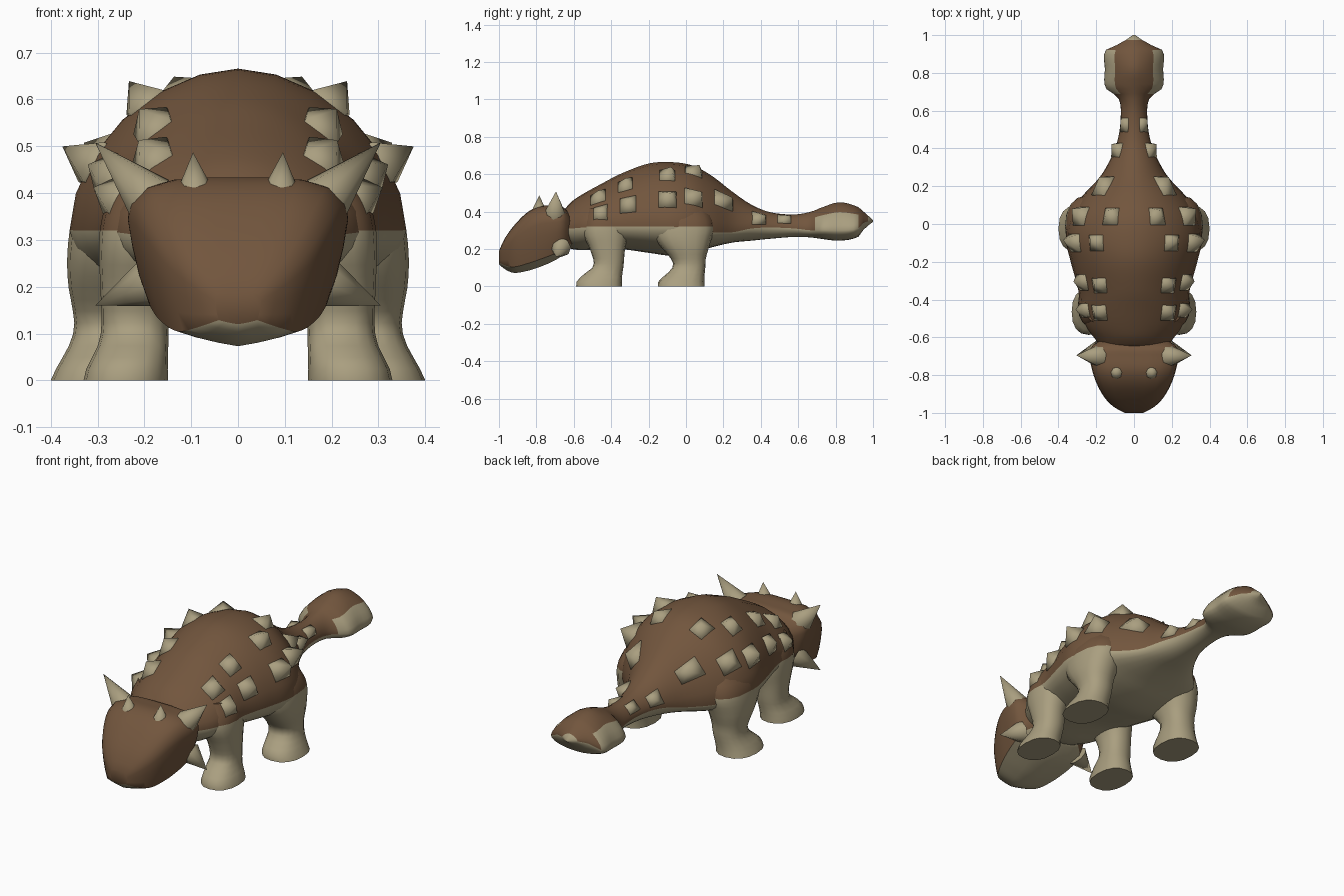
import bpy, bmesh, math
from mathutils import Vector

if "Cube" in bpy.data.objects:
    bpy.data.objects.remove(bpy.data.objects["Cube"])


def material(name, rgb):
    m = bpy.data.materials.new(name)
    m.diffuse_color = (*rgb, 1)
    m.use_nodes = True
    m.node_tree.nodes["Principled BSDF"].inputs["Base Color"].default_value = m.diffuse_color
    return m


BROWN = material("hide_brown", (0.168, 0.092, 0.047))
TAN = material("underside_tan", (0.40, 0.345, 0.215))
SEG = 24


def finish(name, bm, mats, smooth=50):
    bmesh.ops.recalc_face_normals(bm, faces=bm.faces)
    me = bpy.data.meshes.new(name)
    bm.to_mesh(me)
    bm.free()
    for m in mats:
        me.materials.append(m)
    ob = bpy.data.objects.new(name, me)
    bpy.context.collection.objects.link(ob)
    bpy.ops.object.select_all(action='DESELECT')
    bpy.context.view_layer.objects.active = ob
    ob.select_set(True)
    bpy.ops.object.shade_smooth_by_angle(angle=math.radians(smooth))
    return ob


def sample(rows, t):
    """Smooth interpolation of a table whose first column is the position."""
    n = len(rows)
    t = min(max(t, rows[0][0]), rows[-1][0])
    i = max(k for k in range(n - 1) if rows[k][0] <= t)
    a, b = rows[i], rows[i + 1]
    p, q = rows[max(i - 1, 0)], rows[min(i + 2, n - 1)]
    h = b[0] - a[0]
    u = (t - a[0]) / h
    out = []
    for j in range(1, len(a)):
        ma = (b[j] - p[j]) / (b[0] - p[0]) * h
        mb = (q[j] - a[j]) / (q[0] - a[0]) * h
        out.append((2*u**3 - 3*u*u + 1) * a[j] + (u**3 - 2*u*u + u) * ma
                   + (3*u*u - 2*u**3) * b[j] + (u**3 - u*u) * mb)
    return out


def power(v, e):
    return math.copysign(abs(v) ** e, v) if abs(v) > 1e-9 else 0.0


def skin(rows, y, deg):
    """Point on a body section: width, belly, colour line, back."""
    w, zb, zs, zt = sample(rows, y)
    c, s = math.cos(math.radians(deg)), math.sin(math.radians(deg))
    e = 1.0 if s <= 0 else 1.25 if y > 0.68 else 1.09
    return Vector((w * power(c, e), y, zs + (zt - zs if s > 0 else zs - zb) * power(s, e)))


def bridge(bm, rings, rule):
    n = len(rings[0])
    for a, b in zip(rings, rings[1:]):
        for k in range(n):
            f = bm.faces.new((a[k], a[(k + 1) % n], b[(k + 1) % n], b[k]))
            f.material_index = rule(f.calc_center_median(), k)
    for ring in (rings[0], rings[-1]):
        f = bm.faces.new(ring)
        f.material_index = rule(f.calc_center_median(), 0)


# Body and clubbed tail: y, half width, belly z, colour line z, back z
BODY = [
    (-0.66, 0.17, 0.22, 0.31, 0.40), (-0.61, 0.205, 0.20, 0.31, 0.455),
    (-0.55, 0.25, 0.195, 0.315, 0.495), (-0.45, 0.285, 0.20, 0.32, 0.55),
    (-0.35, 0.295, 0.20, 0.32, 0.602), (-0.20, 0.335, 0.18, 0.32, 0.657),
    (-0.08, 0.36, 0.165, 0.32, 0.665), (0.04, 0.34, 0.18, 0.31, 0.645),
    (0.14, 0.28, 0.21, 0.29, 0.59), (0.25, 0.18, 0.235, 0.29, 0.505),
    (0.35, 0.122, 0.245, 0.31, 0.437), (0.45, 0.085, 0.255, 0.315, 0.397),
    (0.58, 0.07, 0.265, 0.31, 0.385), (0.67, 0.085, 0.262, 0.30, 0.40),
    (0.72, 0.15, 0.255, 0.302, 0.42), (0.82, 0.154, 0.245, 0.30, 0.45),
    (0.92, 0.15, 0.265, 0.31, 0.425), (0.955, 0.075, 0.31, 0.345, 0.395),
    (1.0, 0.006, 0.345, 0.35, 0.355)]


def body_rule(p, k):
    lobe = 0.70 < p.y < 0.93 and (k < 3 or k >= SEG // 2 - 3)
    return 1 if k >= SEG // 2 or lobe or p.y > 0.98 else 0


bm = bmesh.new()
rings = []
for i in range(65):
    y = -0.66 + 1.66 * i / 64
    rings.append([bm.verts.new(skin(BODY, y, 360 * k / SEG)) for k in range(SEG)])
bridge(bm, rings, body_rule)
finish("body_and_tail", bm, (BROWN, TAN))

# Wedge-shaped head: y, half width, bottom z, top z
HEAD = [
    (-1.0, 0.05, 0.12, 0.19), (-0.97, 0.105, 0.093, 0.255),
    (-0.92, 0.155, 0.073, 0.325), (-0.85, 0.195, 0.083, 0.395),
    (-0.78, 0.22, 0.105, 0.43), (-0.70, 0.235, 0.14, 0.43),
    (-0.65, 0.225, 0.175, 0.42), (-0.61, 0.17, 0.21, 0.37)]
# Half section as fractions of width and height, crown to chin
CHEEK = [(0, 1), (0.3, 1), (0.6, 0.985), (0.85, 0.93), (0.98, 0.82), (1, 0.7),
         (0.96, 0.5), (0.9, 0.3), (0.82, 0.125), (0.54, 0.07), (0.27, 0.03), (0, 0)]
JAW = 8
outline = CHEEK + [(-x, z) for x, z in CHEEK[-2:0:-1]]
bm = bmesh.new()
rings = []
for i in range(25):
    y = -1 + 0.39 * i / 24
    w, zb, zt = sample(HEAD, y)
    rings.append([bm.verts.new((w * x, y, zb + (zt - zb) * z)) for x, z in outline])
bridge(bm, rings, lambda p, k: int(JAW <= k < len(outline) - JAW))
finish("head", bm, (BROWN, TAN))

# Legs with forward-pointing feet: z, centre x, centre y, radius x, radius y
HIND = [
    (0.0, 0.30, -0.025, 0.10, 0.125), (0.03, 0.292, -0.024, 0.094, 0.122),
    (0.07, 0.28, 0.0, 0.083, 0.10), (0.11, 0.272, 0.018, 0.078, 0.086),
    (0.15, 0.27, 0.012, 0.083, 0.094), (0.20, 0.268, -0.002, 0.094, 0.122),
    (0.25, 0.26, -0.015, 0.105, 0.15), (0.30, 0.248, -0.02, 0.114, 0.17),
    (0.36, 0.228, -0.025, 0.122, 0.17), (0.44, 0.19, -0.025, 0.11, 0.13)]
FRONT = [
    (0.0, 0.24, -0.465, 0.09, 0.122), (0.03, 0.236, -0.463, 0.086, 0.12),
    (0.07, 0.225, -0.44, 0.076, 0.10), (0.11, 0.220, -0.414, 0.072, 0.08),
    (0.20, 0.218, -0.42, 0.076, 0.094), (0.28, 0.205, -0.43, 0.092, 0.12),
    (0.35, 0.19, -0.43, 0.10, 0.12), (0.42, 0.165, -0.43, 0.095, 0.10)]


def leg(name, rows, side):
    bm = bmesh.new()
    rings = []
    heights = [0.32 * i / 13 for i in range(14)] + [0.35, 0.38, 0.41, rows[-1][0]]
    for z in heights:
        cx, cy, rx, ry = sample(rows, z)
        ring = []
        for k in range(16):
            a = math.tau * k / 16
            ring.append(bm.verts.new((side * (cx + rx * power(math.cos(a), 0.85)),
                                      cy + ry * power(math.sin(a), 0.85), z)))
        rings.append(ring)
    bridge(bm, rings, lambda p, k: int(p.z < 0.32))
    finish(name, bm, (BROWN, TAN))


for side, word in ((1, "right"), (-1, "left")):
    leg("hind_leg_" + word, HIND, side)
    leg("front_leg_" + word, FRONT, side)

# Armour scutes: y, angle round the body, half length, half width, height
SCUTES = [
    (-0.47, 47, 0.040, 0.044, 0.050), (-0.46, 20, 0.040, 0.044, 0.052),
    (-0.325, 51, 0.038, 0.044, 0.050), (-0.31, 25, 0.042, 0.046, 0.055),
    (-0.10, 54, 0.042, 0.044, 0.055), (-0.10, 27, 0.048, 0.048, 0.068),
    (0.04, 67, 0.044, 0.042, 0.038), (0.04, 32, 0.048, 0.048, 0.058),
    (0.20, 43, 0.048, 0.044, 0.042), (0.39, 30, 0.037, 0.034, 0.036),
    (0.525, 43, 0.037, 0.028, 0.026)]
bm = bmesh.new()
for y, deg, hl, hw, height in SCUTES:
    across = skin(BODY, y, deg + 2) - skin(BODY, y, deg - 2)
    along = skin(BODY, y + 0.01, deg) - skin(BODY, y - 0.01, deg)
    normal = along.cross(across).normalized()
    if normal.x < 0:
        normal.negate()
    da = hw / across.length * 4
    corners = [skin(BODY, y + i * hl, deg + j * da) + normal * 0.004
               for i, j in ((-1, -1), (1, -1), (1, 1), (-1, 1))]
    tip = skin(BODY, y, deg) + normal * height + Vector((0, 0.02, 0))
    for side in (1, -1):
        flip = Vector((side, 1, 1))
        base = [bm.verts.new(c * flip) for c in corners]
        skirt = [bm.verts.new((c - normal * 0.02) * flip) for c in corners]
        apex = bm.verts.new(tip * flip)
        for k in range(4):
            n = (k + 1) % 4
            bm.faces.new((base[k], base[n], apex))
            bm.faces.new((skirt[k], skirt[n], base[n], base[k]))
        bm.faces.new(skirt)
finish("armour_scutes", bm, (TAN,), 150)

# Head spikes: base, tip, radius
SPIKES = {
    "brow_horns": ((0.188, -0.70, 0.388), (0.305, -0.695, 0.508), 0.058),
    "crown_spikes": ((0.092, -0.785, 0.412), (0.096, -0.785, 0.487), 0.036),
    "cheek_spikes": ((0.185, -0.67, 0.21), (0.305, -0.695, 0.16), 0.056)}
for name, (base, tip, radius) in SPIKES.items():
    bm = bmesh.new()
    base, tip = Vector(base), Vector(tip)
    axis = (tip - base).normalized()
    u = axis.orthogonal().normalized()
    v = axis.cross(u)
    for side in (1, -1):
        flip = Vector((side, 1, 1))
        ring = []
        for k in range(8):
            a = math.tau * k / 8
            ring.append(bm.verts.new((base + (u * math.cos(a) + v * math.sin(a)) * radius) * flip))
        apex = bm.verts.new(tip * flip)
        for k in range(8):
            bm.faces.new((ring[k], ring[(k + 1) % 8], apex))
        bm.faces.new(ring)
    finish(name, bm, (TAN,))
